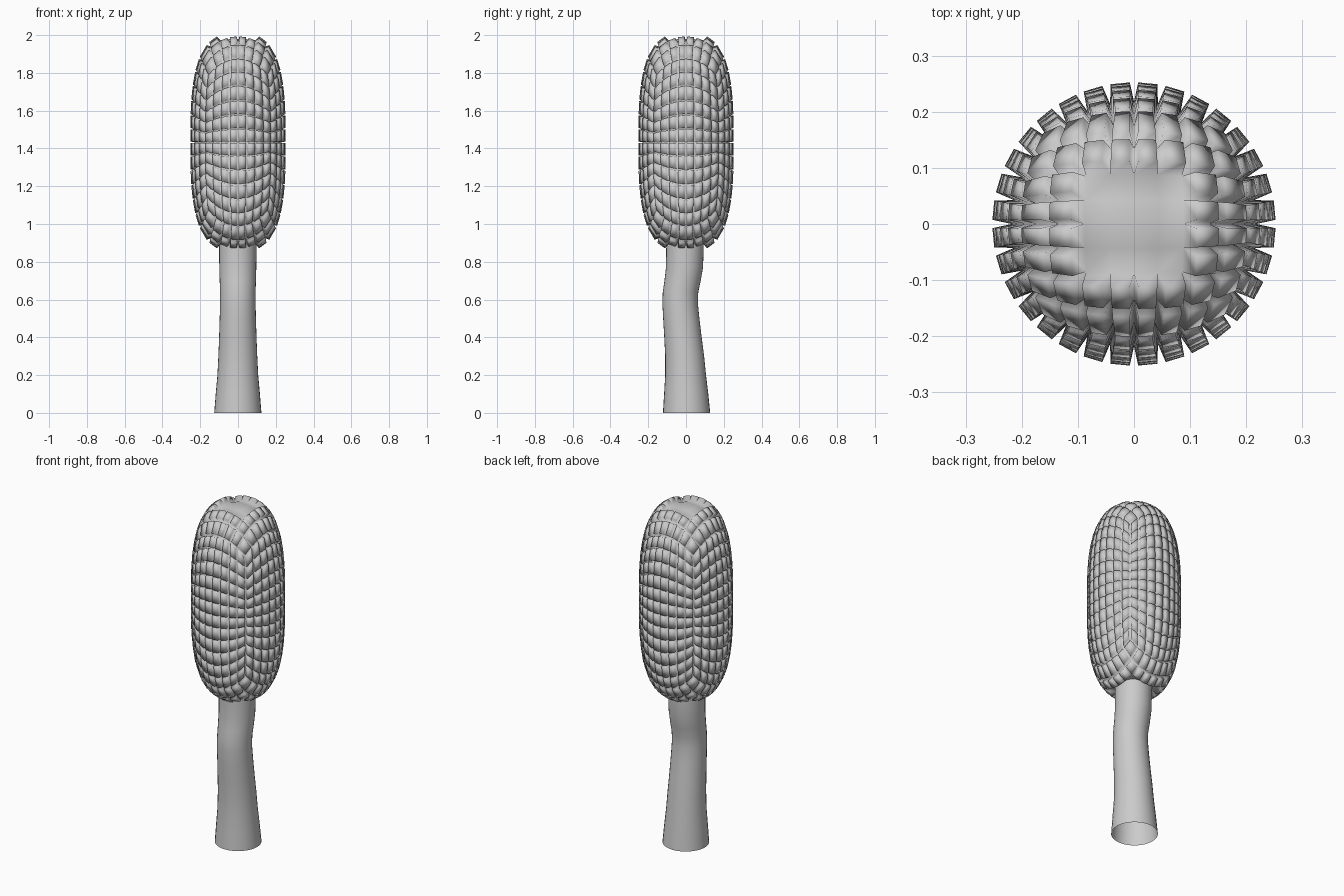
import bpy, bmesh, math
from mathutils import Vector

if "Cube" in bpy.data.objects:
    bpy.data.objects.remove(bpy.data.objects["Cube"])


def add_object(name, bm):
    bmesh.ops.recalc_face_normals(bm, faces=bm.faces)
    for f in bm.faces:
        f.smooth = True
    mesh = bpy.data.meshes.new(name)
    bm.to_mesh(mesh)
    bm.free()
    obj = bpy.data.objects.new(name, mesh)
    bpy.context.collection.objects.link(obj)
    return obj


# Flower head: gridded cube rounded to a blunt ellipsoid, each cell raised as a bud
R, H, CENTRE, POWER = 0.218, 0.548, 1.432, 3
COUNTS = (8, 8, 12)
bm = bmesh.new()
bmesh.ops.create_cube(bm, size=2)
for axis, count in enumerate(COUNTS):
    normal = Vector((0, 0, 0))
    normal[axis] = 1
    for i in range(1, count):
        bmesh.ops.bisect_plane(bm, geom=bm.verts[:] + bm.edges[:] + bm.faces[:],
                               plane_co=normal * (2 * i / count - 1), plane_no=normal)

# the middle of both end caps stays plain
buds = []
for f in bm.faces:
    c = f.calc_center_median()
    if not (abs(c.z) > 0.99 and max(abs(c.x), abs(c.y)) < 0.5):
        buds.append(f)

for v in bm.verts:
    d = Vector([math.tan(u * math.pi / 4) for u in v.co]).normalized()
    flat = math.hypot(d.x, d.y)
    s = (flat ** POWER + abs(d.z) ** POWER) ** (-1 / POWER)
    v.co = Vector((d.x * s * R, d.y * s * R, CENTRE + d.z * s * H))
bm.normal_update()
bmesh.ops.inset_individual(bm, faces=buds, thickness=0.004, depth=0.035,
                           use_even_offset=True)
add_object("flower_head", bm)

# Stalk: open tube that flares at the foot and bends; (z, centre y, radius)
RINGS = [(0, 0.003, 0.125), (0.1, 0.001, 0.117), (0.2, -0.002, 0.108),
         (0.3, -0.007, 0.103), (0.4, -0.016, 0.099), (0.5, -0.025, 0.096),
         (0.58, -0.031, 0.094), (0.64, -0.029, 0.094), (0.7, -0.018, 0.096),
         (0.77, -0.008, 0.098), (0.85, -0.006, 0.099), (0.95, -0.004, 0.099)]
SIDES = 32
bm = bmesh.new()
previous = None
for z, y, r in RINGS:
    ring = [bm.verts.new((r * math.cos(a) - 0.001, y + r * math.sin(a), z))
            for a in (2 * math.pi * i / SIDES for i in range(SIDES))]
    if previous:
        for i in range(SIDES):
            j = (i + 1) % SIDES
            bm.faces.new((previous[i], previous[j], ring[j], ring[i]))
    previous = ring
add_object("stalk", bm)
